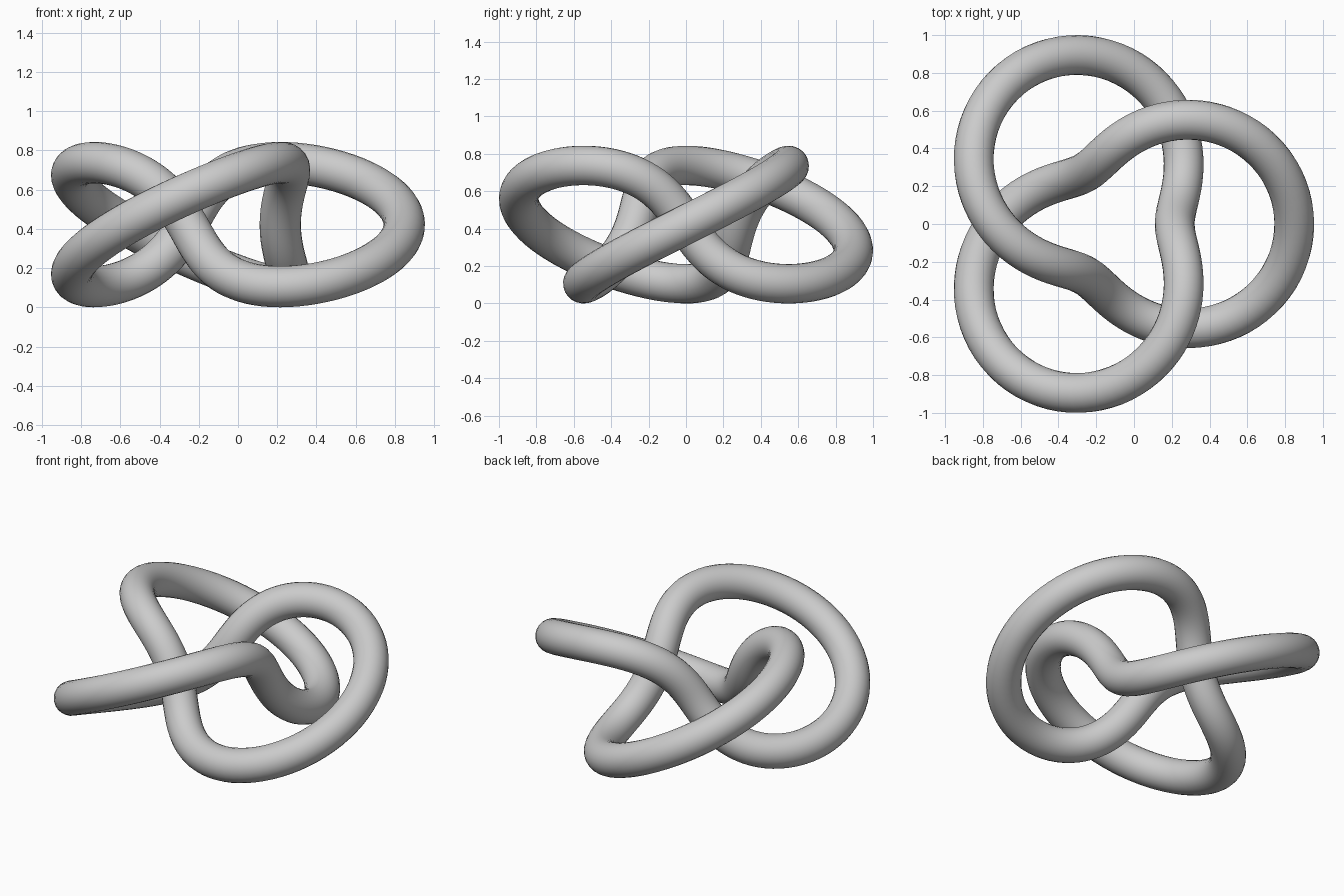
import bpy
from math import sin, cos, tau

# Remove the default cube
cube = bpy.data.objects.get("Cube")
if cube:
    bpy.data.objects.remove(cube, do_unlink=True)

UNIT = 0.3163          # size of the knot's winding radius
TUBE = UNIT / 3        # radius of the tube
SHIFT_X = -0.318 * UNIT
STEPS = 240


def knot_point(s):
    """Trefoil: twice around the axis, three times around the ring."""
    r = UNIT * (2 + cos(3 * s))
    return (r * cos(2 * s) + SHIFT_X,
            r * sin(2 * s),
            UNIT * sin(3 * s) + UNIT + TUBE)


# Grey surface
grey = bpy.data.materials.new("plain grey")
grey.use_nodes = True
colour = (0.6, 0.6, 0.6, 1)
grey.diffuse_color = colour
bsdf = next(n for n in grey.node_tree.nodes if n.type == 'BSDF_PRINCIPLED')
bsdf.inputs["Base Color"].default_value = colour

# Closed centre line with a round bevel
curve = bpy.data.curves.new("knot_tube", 'CURVE')
curve.dimensions = '3D'
curve.bevel_depth = TUBE
curve.bevel_resolution = 10
spline = curve.splines.new('POLY')
spline.points.add(STEPS - 1)
for i, point in enumerate(spline.points):
    point.co = (*knot_point(tau * i / STEPS), 1)
spline.use_cyclic_u = True
curve.materials.append(grey)

knot = bpy.data.objects.new("knot_tube", curve)
bpy.context.collection.objects.link(knot)

# Turn the tube into a smooth mesh
bpy.ops.object.select_all(action='DESELECT')
knot.select_set(True)
bpy.context.view_layer.objects.active = knot
bpy.ops.object.convert(target='MESH')
bpy.ops.object.shade_smooth()
